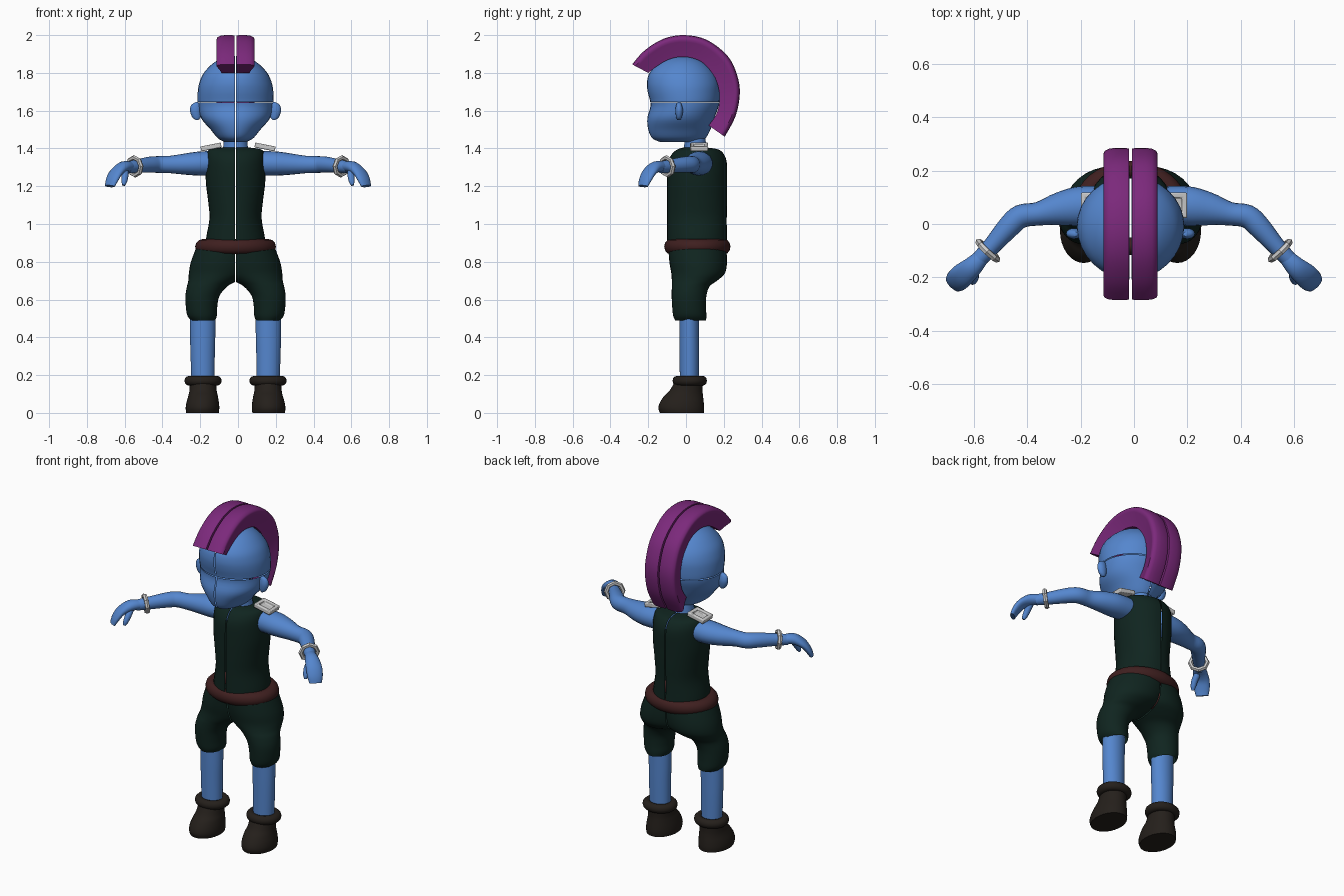
import bpy, bmesh, math
from mathutils import Vector

if "Cube" in bpy.data.objects:
    bpy.data.objects.remove(bpy.data.objects["Cube"])

CX = -0.013   # symmetry plane of the body
GAP = 0.003   # narrow seam between the mirrored halves


def material(name, rgb):
    m = bpy.data.materials.new(name)
    m.diffuse_color = (*rgb, 1)
    m.use_nodes = True
    m.node_tree.nodes["Principled BSDF"].inputs["Base Color"].default_value = m.diffuse_color
    return m


SKIN = material("skin_blue", (0.09, 0.24, 0.62))
CLOTH = material("dark_green", (0.005, 0.018, 0.014))
BELT = material("belt_brown", (0.05, 0.014, 0.014))
BOOT = material("boot_brown", (0.018, 0.014, 0.011))
HAIR = material("hair_purple", (0.2, 0.022, 0.2))


def smooth_keys(keys, steps):
    """Catmull-Rom interpolation through tuples of ring parameters."""
    out = []
    for i in range(len(keys) - 1):
        a, b = keys[max(i - 1, 0)], keys[i]
        c, d = keys[i + 1], keys[min(i + 2, len(keys) - 1)]
        for s in range(steps):
            t = s / steps
            out.append(tuple(0.5 * (2 * q + (r - p) * t + (2 * p - 5 * q + 4 * r - w) * t * t
                                    + (3 * q - p - 3 * r + w) * t ** 3)
                             for p, q, r, w in zip(a, b, c, d)))
    return out + [tuple(keys[-1])]


def finish(ob, mat, angle=45, mirror=True, x=CX):
    if mat:
        ob.data.materials.append(mat)
    bpy.ops.object.select_all(action='DESELECT')
    ob.select_set(True)
    bpy.context.view_layer.objects.active = ob
    bpy.ops.object.shade_smooth_by_angle(angle=math.radians(angle))
    ob.location.x = x
    if mirror:
        ob.modifiers.new("Mirror", 'MIRROR').use_clip = False
    return ob


def skin(name, rings, mat, cuts=(), caps=(True, True), angle=45, x=CX):
    """Bridge rings of points, cut away by planes, mirror."""
    bm = bmesh.new()
    vs = [[bm.verts.new(p) for p in r] for r in rings]
    n = len(vs[0])
    for a, b in zip(vs, vs[1:]):
        for i in range(n):
            j = (i + 1) % n
            bm.faces.new((a[i], a[j], b[j], b[i]))
    for ring, cap in ((vs[0], caps[0]), (vs[-1], caps[1])):
        if cap:
            bm.faces.new(ring)
    bmesh.ops.recalc_face_normals(bm, faces=bm.faces[:])
    for co, no in cuts:
        bmesh.ops.bisect_plane(bm, geom=bm.verts[:] + bm.edges[:] + bm.faces[:],
                               plane_co=co, plane_no=no, clear_inner=True)
    me = bpy.data.meshes.new(name)
    bm.to_mesh(me)
    bm.free()
    ob = bpy.data.objects.new(name, me)
    bpy.context.collection.objects.link(ob)
    return finish(ob, mat, angle, True, x)


HALF = ((GAP, 0, 0), (1, 0, 0))


def stack(name, keys, mat, cuts=(HALF,), n=32, steps=4, **kw):
    """Horizontal ellipses: (z, x centre, x radius, y front, y back)."""
    rings = []
    for z, xc, rx, y0, y1 in smooth_keys(keys, steps):
        rings.append([(xc + rx * math.cos(2 * math.pi * i / n),
                       (y0 + y1) / 2 + (y1 - y0) / 2 * math.sin(2 * math.pi * i / n), z)
                      for i in range(n)])
    return skin(name, rings, mat, cuts, **kw)


def tube(name, keys, mat, n=20, steps=4):
    """Limb along a path: (x, y, z, sideways radius, vertical radius)."""
    k = smooth_keys(keys, steps)
    pts = [Vector(p[:3]) for p in k]
    rings = []
    for i, p in enumerate(k):
        t = (pts[min(i + 1, len(k) - 1)] - pts[max(i - 1, 0)]).normalized()
        side = t.cross(Vector((0, 0, 1))).normalized()
        up = side.cross(t)
        rings.append([pts[i] + side * p[3] * math.cos(2 * math.pi * j / n)
                      + up * p[4] * math.sin(2 * math.pi * j / n) for j in range(n)])
    return skin(name, rings, mat, x=0)


def ring(name, loc, major, minor, mat, scale_y=1, axis=None, seg=(40, 12), mirror=True, x=CX, angle=45):
    bpy.ops.mesh.primitive_torus_add(major_radius=major, minor_radius=minor,
                                     major_segments=seg[0], minor_segments=seg[1])
    ob = bpy.context.object
    ob.name = name
    rot = Vector(axis or (0, 0, 1)).to_track_quat('Z', 'Y').to_matrix()
    for v in ob.data.vertices:
        v.co.y *= scale_y
        v.co = rot @ v.co + Vector(loc)
    return finish(ob, mat, angle, mirror, x)


# Head in an upper and a lower shell, with a thin seam between them
head = [(1.435, 0, .06, -.14, .08), (1.455, 0, .095, -.18, .105), (1.50, 0, .132, -.20, .13),
        (1.56, 0, .182, -.205, .15), (1.63, 0, .199, -.188, .175), (1.70, 0, .2, -.203, .18),
        (1.75, 0, .191, -.207, .175), (1.80, 0, .168, -.193, .152), (1.85, 0, .12, -.145, .105),
        (1.88, 0, .065, -.085, .05), (1.89, 0, .01, -.02, 0)]
stack("head_upper", head, SKIN, (HALF, ((0, 0, 1.647), (0, 0, 1))))
stack("head_lower", head, SKIN, (HALF, ((0, 0, 1.642), (0, 0, -1))))
stack("neck", [(1.36, 0, .075, -.02, .115), (1.41, 0, .065, -.01, .108), (1.48, 0, .06, -.01, .1)], SKIN)

# Ears
stack("ear", [(1.55, .203, .006, -.046, -.03), (1.565, .207, .022, -.052, -.022), (1.60, .212, .029, -.056, -.016),
              (1.63, .21, .024, -.052, -.022), (1.645, .205, .006, -.046, -.03)], SKIN, (), n=16)

# Mohawk: half cross-section swept over the head between an outer and an inner line
hair_keys = [(-.285, 1.845, -.20, 1.80), (-.22, 1.918, -.14, 1.845), (-.12, 1.98, -.08, 1.875),
             (-.01, 2.0, -.005, 1.885), (.11, 1.975, .08, 1.86), (.22, 1.89, .145, 1.79),
             (.27, 1.79, .172, 1.72), (.285, 1.69, .178, 1.65), (.262, 1.57, .16, 1.58), (.205, 1.462, .12, 1.522)]
section = [(.005, 0), (.074, 0), (.084, .35), (.097, .68), (.101, .8), (.096, .9), (.08, .97), (.055, 1), (.02, 1), (.005, .97)]
hair = [[(sx, iy + (oy - iy) * t, iz + (oz - iz) * t) for sx, t in section]
        for oy, oz, iy, iz in smooth_keys(hair_keys, 4)]
skin("mohawk", hair, HAIR)

# Vest
stack("vest", [(.86, 0, .16, -.10, .22), (.93, 0, .155, -.10, .217), (1.03, 0, .138, -.10, .216), (1.12, 0, .145, -.101, .218),
               (1.22, 0, .157, -.10, .218), (1.32, 0, .158, -.096, .217), (1.37, 0, .153, -.075, .2),
               (1.395, 0, .135, -.045, .17), (1.405, 0, .07, -.012, .11)], CLOTH, caps=(False, False))

# Belt
ring("belt", (0, .06, .88), .174, .04, BELT, scale_y=.82, mirror=False)

# Shorts: one leg that merges into half a pelvis
stack("shorts", [(.49, .172, .064, -.058, .106), (.515, .177, .078, -.068, .108), (.56, .18, .083, -.073, .106),
                 (.62, .175, .09, -.076, .108), (.67, .15, .107, -.075, .125), (.70, .12, .13, -.075, .165),
                 (.74, .085, .162, -.078, .206), (.80, .062, .174, -.088, .217), (.89, .03, .172, -.095, .212)],
      CLOTH, caps=(False, False))

# Legs, boots and boot cuffs
stack("leg", [(.12, .172, .06, -.032, .068), (.3, .174, .064, -.034, .07), (.42, .174, .067, -.035, .07),
              (.58, .174, .068, -.035, .07)], SKIN, ())
stack("boot", [(0, .175, .086, -.138, .094), (.025, .175, .089, -.146, .096), (.055, .174, .086, -.138, .094),
               (.09, .172, .078, -.115, .09), (.12, .172, .072, -.085, .088), (.17, .172, .07, -.058, .09)], BOOT, ())
ring("boot_cuff", (.172, .02, .17), .073, .026, BOOT, scale_y=.92, seg=(32, 12))

# Arms, hands and thumbs
tube("arm", [(.09, .072, 1.322, .068, .064), (.20, .067, 1.32, .074, .064), (.28, .056, 1.317, .062, .056),
             (.36, .038, 1.315, .044, .046), (.425, .028, 1.315, .044, .044), (.47, -.012, 1.314, .042, .042),
             (.53, -.08, 1.307, .034, .036), (.585, -.138, 1.30, .03, .03)], SKIN)
tube("hand", [(.565, -.118, 1.303, .028, .026), (.605, -.16, 1.302, .038, .03), (.643, -.193, 1.275, .045, .024),
              (.666, -.215, 1.235, .043, .02), (.678, -.227, 1.20, .034, .014)], SKIN)
tube("thumb", [(.598, -.165, 1.29, .018, .018), (.598, -.195, 1.255, .018, .018), (.602, -.212, 1.225, .015, .015),
               (.606, -.22, 1.205, .008, .008)], SKIN, n=12)

# Six-sided bracelets
ring("bracelet", (.547, -.1, 1.305), .047, .013, None, axis=(.68, -.72, -.1), seg=(8, 6), x=0, angle=20)

# Shoulder buckles: bevelled plates with a sunken middle
bm = bmesh.new()
bmesh.ops.create_cube(bm, size=1)
for v in bm.verts:
    v.co = Vector((v.co.x * .11, v.co.y * .095, v.co.z * .026))
top = max(bm.faces, key=lambda f: f.calc_center_median().z)
bmesh.ops.inset_region(bm, faces=[top], thickness=.028)
hole = bmesh.ops.extrude_discrete_faces(bm, faces=[top])['faces'][0]
for v in hole.verts:
    v.co.z -= .016
me = bpy.data.meshes.new("shoulder_buckle")
bm.to_mesh(me)
bm.free()
tilt = Vector((.18, 0, 1)).to_track_quat('Z', 'Y').to_matrix()
for v in me.vertices:
    p = Vector(v.co)
    c, s = math.cos(.2), math.sin(.2)
    v.co = Vector((.143 + p.x * c + p.z * s, .07 + p.y, 1.408 - p.x * s + p.z * c))
buckle = bpy.data.objects.new("shoulder_buckle", me)
bpy.context.collection.objects.link(buckle)
finish(buckle, None, 30, True, 0)
bev = buckle.modifiers.new("Bevel", 'BEVEL')
bev.width, bev.segments = .005, 2
